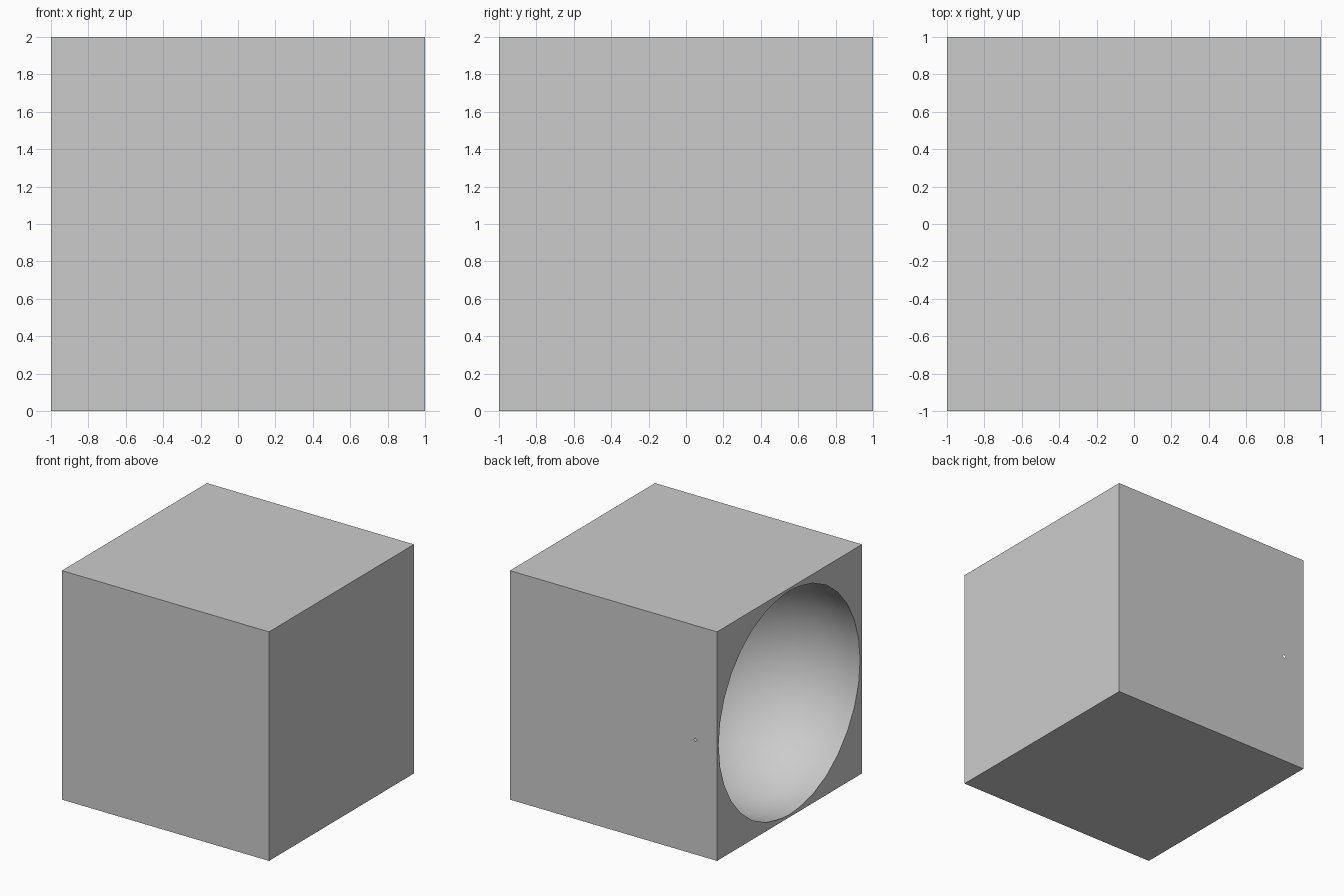
import bpy, math

if "Cube" in bpy.data.objects:
    bpy.data.objects.remove(bpy.data.objects["Cube"])

# Cube block standing on the ground
bpy.ops.mesh.primitive_cube_add(size=2, location=(0, 0, 1))
block = bpy.context.object
block.name = "hollowed_block"

# Ball that scoops the bowl out of the left face and just pricks the back face
bpy.ops.mesh.primitive_uv_sphere_add(segments=32, ring_count=16, radius=0.9995,
                                     location=(-0.79, 0.002, 1))
ball = bpy.context.object
ball.name = "bowl_cutter"
ball.hide_render = True

# Carve the bowl
cut = block.modifiers.new("bowl", 'BOOLEAN')
cut.operation = 'DIFFERENCE'
cut.solver = 'EXACT'
cut.object = ball
bpy.ops.object.select_all(action='DESELECT')
block.select_set(True)
bpy.context.view_layer.objects.active = block
bpy.ops.object.modifier_apply(modifier=cut.name)
bpy.data.objects.remove(ball, do_unlink=True)

# Smooth bowl, crisp cube edges
bpy.ops.object.shade_smooth_by_angle(angle=math.radians(30))
